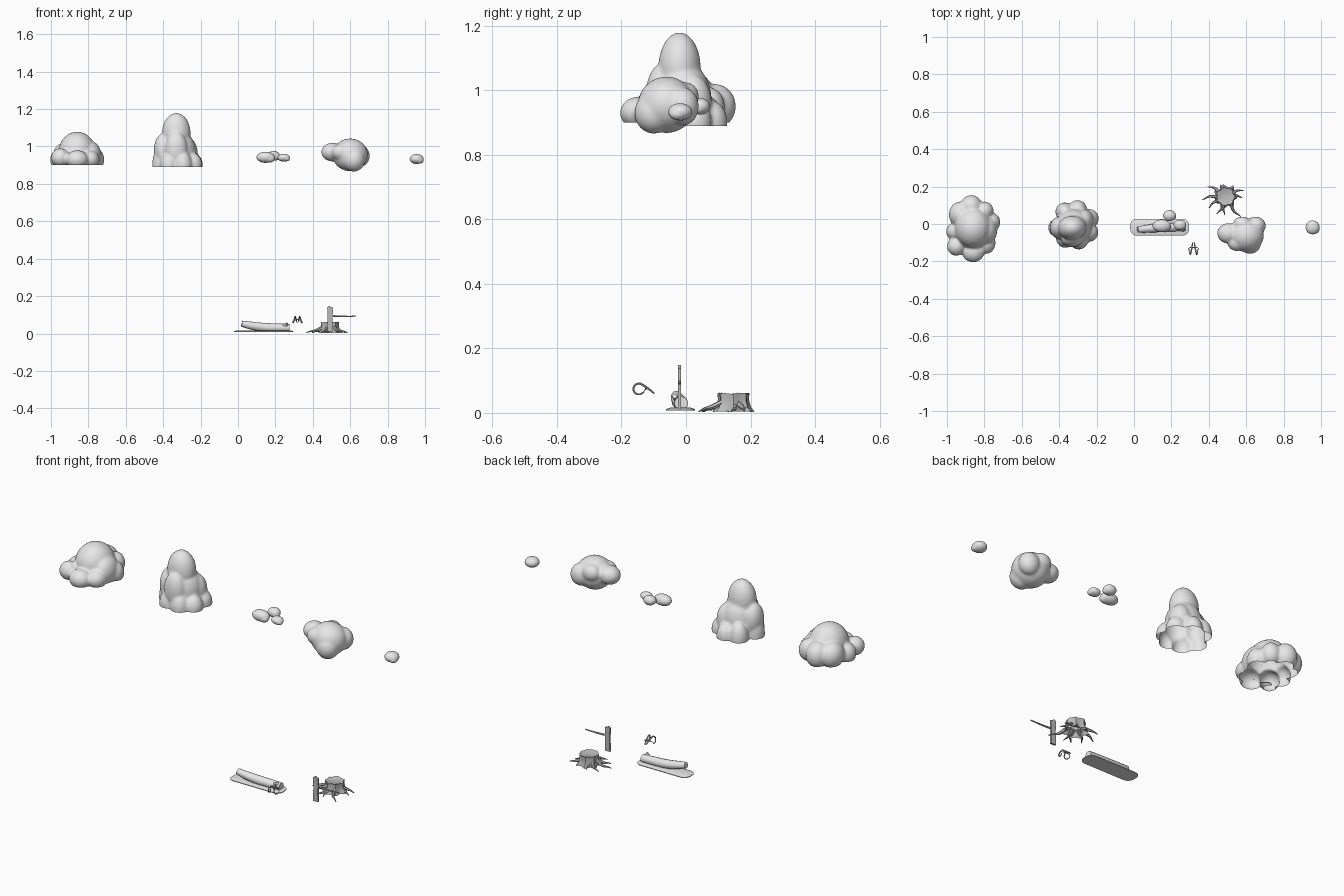
import bpy, bmesh, math, random
from mathutils import Matrix, Vector

random.seed(4)
default = bpy.data.objects.get("Cube")
if default:
    bpy.data.objects.remove(default, do_unlink=True)


def material(name, value):
    mat = bpy.data.materials.new(name)
    mat.use_nodes = True
    colour = (value, value, value, 1)
    mat.diffuse_color = colour
    mat.node_tree.nodes["Principled BSDF"].inputs["Base Color"].default_value = colour
    return mat


STONE = material("pale grey", .8)
WOOD = material("mid grey", .5)


def add_object(name, data, mat):
    obj = bpy.data.objects.new(name, data)
    bpy.context.scene.collection.objects.link(obj)
    data.materials.clear()
    data.materials.append(mat)
    return obj


def from_bmesh(name, bm, mat, smooth=True):
    bmesh.ops.recalc_face_normals(bm, faces=bm.faces)
    mesh = bpy.data.meshes.new(name)
    bm.to_mesh(mesh)
    bm.free()
    obj = add_object(name, mesh, mat)
    if smooth:
        bpy.ops.object.select_all(action='DESELECT')
        obj.select_set(True)
        bpy.context.view_layer.objects.active = obj
        bpy.ops.object.shade_smooth_by_angle(angle=math.radians(40))
    return obj


def bake(obj):
    """Replace an object by the mesh its modifiers or curve produce."""
    bpy.context.view_layer.update()
    graph = bpy.context.evaluated_depsgraph_get()
    mesh = bpy.data.meshes.new_from_object(obj.evaluated_get(graph))
    name, mat = obj.name, obj.data.materials[0]
    bpy.data.objects.remove(obj, do_unlink=True)
    bm = bmesh.new()
    bm.from_mesh(mesh)
    bpy.data.meshes.remove(mesh)
    return name, bm, mat


def rock(name, balls, floor=None, voxel=.007, rounds=5):
    """Fuse ellipsoids (centre, radii) into one lumpy stone, open below floor."""
    bm = bmesh.new()
    for x, y, z, rx, ry, rz in balls:
        place = Matrix.Translation((x, y, z)) @ Matrix.Diagonal((rx, ry, rz, 1))
        bmesh.ops.create_icosphere(bm, subdivisions=3, radius=1, matrix=place)
    obj = from_bmesh(name, bm, STONE, smooth=False)
    remesh = obj.modifiers.new("fuse", 'REMESH')
    remesh.mode = 'VOXEL'
    remesh.voxel_size = voxel
    soften = obj.modifiers.new("soften", 'SMOOTH')
    soften.iterations = rounds
    name, bm, mat = bake(obj)
    if floor is not None:
        bmesh.ops.bisect_plane(bm, geom=bm.verts[:] + bm.edges[:] + bm.faces[:],
                               plane_co=(0, 0, floor), plane_no=(0, 0, 1), clear_inner=True)
    return from_bmesh(name, bm, mat)


def tube(name, points, mat, sides=1):
    """Tapered branch through (x, y, z, radius) points."""
    curve = bpy.data.curves.new(name, 'CURVE')
    curve.dimensions = '3D'
    curve.bevel_depth = 1
    curve.bevel_resolution = sides
    curve.use_fill_caps = True
    spline = curve.splines.new('NURBS')
    spline.points.add(len(points) - 1)
    for point, (x, y, z, radius) in zip(spline.points, points):
        point.co = (x, y, z, 1)
        point.radius = radius
    spline.order_u = min(4, len(points))
    spline.use_endpoint_u = True
    spline.resolution_u = 4
    return from_bmesh(*bake(add_object(name, curve, mat)))


# Broad boulder with a ring of lumps
rock("broad_boulder", [
    (-.86, -.02, .97, .1, .11, .11),
    (-.79, -.03, .95, .06, .08, .08),
    (-.93, .05, .95, .06, .07, .07),
    (-.87, .09, .95, .06, .065, .07),
    (-.8, .07, .95, .05, .05, .06),
    (-.95, -.04, .93, .055, .05, .06),
    (-.95, -.12, .94, .05, .05, .05),
    (-.86, -.15, .93, .06, .055, .05),
    (-.79, -.1, .93, .05, .06, .05),
    (-.76, .01, .93, .045, .05, .06)], floor=.9)

# Tall boulder: tower, shoulders and flared base
tower = [(-.33, -.02, 1.07, .077, .066, .11),
         (-.32, -.01, .97, .095, .09, .12),
         (-.4, -.02, .98, .05, .06, .09),
         (-.33, -.08, .98, .06, .045, .1),
         (-.27, .02, .96, .055, .06, .09)]
for i in range(7):
    angle = math.tau * i / 7 + .5 + random.uniform(-.15, .15)
    tower.append((-.32 + .09 * math.cos(angle), -.005 + .085 * math.sin(angle),
                  .9, .05, .05, random.uniform(.06, .12)))
rock("tall_boulder", tower, floor=.89)

# Round boulder with a side lobe
rock("round_boulder", [
    (.6, -.06, .955, .095, .09, .088),
    (.505, -.05, .97, .06, .055, .05),
    (.62, -.1, .93, .06, .06, .065),
    (.65, -.01, .95, .055, .05, .06),
    (.58, 0, .98, .05, .04, .045),
    (.55, -.1, .97, .05, .045, .045)])

# Pebbles
for name, x, y, z, rx, ry, rz in [
        ("large_pebble", .148, -.01, .942, .05, .034, .03),
        ("right_pebble", .245, -.005, .94, .034, .028, .021),
        ("back_pebble", .19, .045, .95, .035, .03, .026),
        ("lone_pebble", .955, -.018, .933, .038, .038, .027)]:
    rock(name, [(x, y, z, rx, ry, rz),
                (x + rx * .4, y - ry * .2, z - rz * .25, rx * .6, ry * .7, rz * .7)],
         voxel=.004, rounds=3)

# Ground patch under the log, with sloping rim
bm = bmesh.new()
patch = Matrix.Translation((.137, -.017, .01)) @ Matrix.Diagonal((.315, .09, .004, 1))
bmesh.ops.create_cube(bm, size=1, matrix=patch)
corners = [e for e in bm.edges if abs(e.verts[0].co.z - e.verts[1].co.z) > .003]
bmesh.ops.bevel(bm, geom=corners, offset=.035, segments=5, profile=.5, affect='EDGES')
top = max(bm.faces, key=lambda f: f.calc_center_median().z)
bmesh.ops.inset_region(bm, faces=[top], thickness=.012, depth=.004)
from_bmesh("ground_patch", bm, STONE)

# Fallen log with its raised end and a broken stub
tube("fallen_log", [(.02, -.03, .053, .016), (.05, -.028, .046, .02), (.1, -.022, .036, .023),
                    (.16, -.018, .031, .024), (.22, -.016, .03, .023),
                    (.275, -.015, .03, .021)], STONE, sides=4)
tube("log_stub", [(.24, -.02, .035, .014), (.255, -.03, .046, .01), (.265, -.035, .052, .008)],
     STONE, sides=2)

# Tree stump: fluted trunk with an uneven rim
CENTRE = Vector((.49, .147, 0))
SIDES = 28
bm = bmesh.new()
rings = []
for z, radius, flute in [(.004, .058, .16), (.018, .05, .12), (.04, .046, .07),
                         (.06, .048, .06), (.057, .04, .04)]:
    ring = []
    for i in range(SIDES):
        a = math.tau * i / SIDES
        r = radius * (1 + flute * math.cos(a * 7))
        rim = random.uniform(-.003, .003) if z > .05 else 0
        ring.append(bm.verts.new(CENTRE + Vector((r * math.cos(a), r * math.sin(a), z + rim))))
    rings.append(ring)
for low, high in zip(rings, rings[1:]):
    for i in range(SIDES):
        j = (i + 1) % SIDES
        bm.faces.new((low[i], low[j], high[j], high[i]))
bm.faces.new(rings[-1])
from_bmesh("stump_trunk", bm, WOOD)

# Spreading roots
for x, y in [(.365, .13), (.395, .2), (.463, .21), (.53, .205), (.585, .18),
             (.58, .14), (.572, .04), (.485, .05), (.443, .055), (.4, .085)]:
    reach = Vector((x, y, 0)) - CENTRE
    side = Vector((-reach.y, reach.x, 0)) * random.choice((-.15, .15))
    path = []
    for t, sway, z, r in [(.3, 0, .035, .009), (.5, .4, .02, .009),
                          (.7, 1, .012, .006), (.85, .2, .012, .004), (1, 0, .004, .002)]:
        p = CENTRE + reach * t + side * sway
        path.append((p.x, p.y, z, r))
    tube("stump_root", path, WOOD)

# Upright plank with a broken top
bm = bmesh.new()
outline = [(.477, .01), (.507, .01), (.505, .07), (.508, .138), (.497, .142),
           (.488, .148), (.477, .14), (.479, .08)]
face = bm.faces.new([bm.verts.new((x, -.025, z)) for x, z in outline])
moved = bmesh.ops.extrude_face_region(bm, geom=[face])["geom"]
bmesh.ops.translate(bm, verts=[v for v in moved if isinstance(v, bmesh.types.BMVert)],
                    vec=(0, .01, 0))
from_bmesh("upright_plank", bm, WOOD, smooth=False)

# Side branch of the plank
tube("side_branch", [(.48, -.02, .096, .005), (.53, -.02, .092, .005), (.58, -.02, .09, .004),
                     (.63, -.02, .093, .003)], WOOD)

# Pair of curled twigs joined by a crossbar
for sign in (-1, 1):
    path = [(.318 + sign * .003, -.098, .06, .002), (.318 + sign * .007, -.112, .072, .004)]
    for i in range(9):
        a = math.pi * (.25 + i * .2)
        path.append((.318 + sign * (.01 + i * .002), -.146 + .018 * math.cos(a),
                     .074 + .018 * math.sin(a), .004 - i * .0002))
    tube("curled_twig", path, WOOD)
tube("twig_crossbar", [(.295, -.128, .07, .002), (.318, -.122, .078, .004),
                       (.341, -.128, .07, .002)], WOOD)
